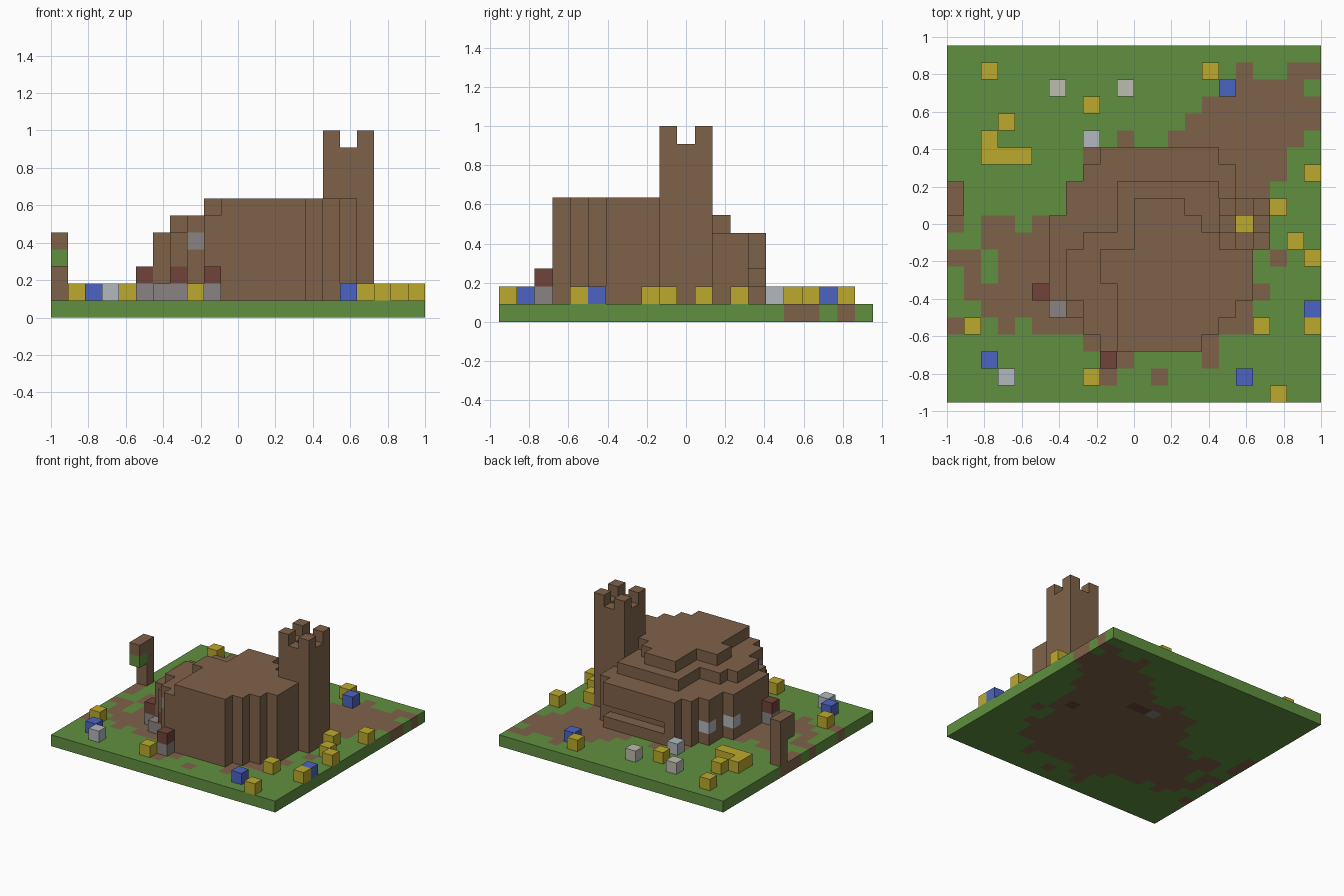
import bpy
import bmesh
from mathutils import Vector

# Remove the default cube only
if "Cube" in bpy.data.objects:
    bpy.data.objects.remove(bpy.data.objects["Cube"], do_unlink=True)

CELL = 1 / 11
COLUMNS, ROWS = 22, 21


def linear(value):
    value /= 255
    return value / 12.92 if value < 0.04045 else ((value + 0.055) / 1.055) ** 2.4


def make_material(name, rgb):
    colour = [linear(channel) for channel in rgb] + [1]
    material = bpy.data.materials.new(name)
    material.use_nodes = True
    material.diffuse_color = colour
    shader = material.node_tree.nodes["Principled BSDF"]
    shader.inputs["Base Color"].default_value = colour
    shader.inputs["Roughness"].default_value = 0.9
    return material


PALETTE = {
    "grass": make_material("grass green", (97, 144, 64)),
    "earth": make_material("earth brown", (127, 98, 73)),
    "yellow": make_material("petal yellow", (188, 170, 45)),
    "blue": make_material("petal blue", (76, 100, 195)),
    "pale": make_material("pale cool grey", (178, 184, 190)),
    "cream": make_material("pale warm grey", (188, 188, 176)),
    "stone": make_material("stone grey", (138, 132, 130)),
    "red": make_material("dark red", (112, 68, 58)),
}

AXES = [Vector(a) for a in ((1, 0, 0), (0, 1, 0), (0, 0, 1))]


def build_blocks(name, blocks, face_rule=None):
    """Skin a set of unit blocks {(column, row, layer): colour}, outer faces only."""
    mesh = bpy.data.meshes.new(name)
    names = sorted(set(blocks.values()) | {"earth"})
    for colour in names:
        mesh.materials.append(PALETTE[colour])
    bm = bmesh.new()
    for block, colour in blocks.items():
        centre = Vector(block) + Vector((0.5, 0.5, 0.5))
        for n, axis in enumerate(AXES):
            for side in (-1, 1):
                normal = axis * side
                neighbour = tuple(int(c) for c in Vector(block) + normal)
                if neighbour in blocks:
                    continue
                u, v = AXES[(n + 1) % 3] * side / 2, AXES[(n + 2) % 3] / 2
                middle = centre + normal / 2
                corners = (middle - u - v, middle + u - v, middle + u + v, middle - u + v)
                face = bm.faces.new([bm.verts.new(c) for c in corners])
                shown = face_rule(colour, normal) if face_rule else colour
                face.material_index = names.index(shown)
    bmesh.ops.remove_doubles(bm, verts=bm.verts, dist=0.01)
    bmesh.ops.translate(bm, verts=bm.verts, vec=(-COLUMNS / 2, -ROWS / 2, 0))
    bmesh.ops.scale(bm, verts=bm.verts, vec=(CELL, CELL, CELL))
    bm.to_mesh(mesh)
    bm.free()
    obj = bpy.data.objects.new(name, mesh)
    bpy.context.collection.objects.link(obj)
    return obj


def span(first, last):
    return range(first, last + 1)


# Ground slab with worn earth paths, given as column spans in each row
paths = {
    1: [(9, 9), (12, 12)], 2: [(9, 10), (15, 15)], 3: [(8, 15)],
    4: [(0, 0), (3, 3), (5, 17)], 5: [(2, 17)], 6: [(1, 18)],
    7: [(1, 1), (3, 17)], 8: [(0, 1), (3, 17), (19, 19)], 9: [(2, 18)],
    10: [(0, 0), (2, 3), (5, 18)], 11: [(0, 0), (7, 18)], 12: [(0, 0), (7, 18)],
    13: [(8, 19)], 14: [(8, 19)], 15: [(10, 10), (13, 20)], 16: [(14, 21)],
    17: [(15, 21)], 18: [(17, 20)], 19: [(17, 17), (20, 21)],
}
ground = {(i, j, 0): "grass" for i in range(COLUMNS) for j in range(ROWS)}
for row, spans in paths.items():
    for first, last in spans:
        for column in span(first, last):
            ground[column, row, 0] = "earth"
for column, row, colour in ((11, 13, "stone"), (12, 13, "red"), (13, 13, "red"), (17, 10, "red")):
    ground[column, row, 0] = colour
build_blocks("ground", ground)

# Stepped mound: each tier starts at row three and lists its column spans
tiers = [
    (span(1, 4), [(9, 14), (8, 15), (7, 16), (6, 17), (6, 17), (6, 17), (6, 17),
                  (6, 17), (7, 16), (7, 16), (8, 16), (9, 15)]),
    (span(5, 5), [(9, 14), (8, 15), (8, 16), (7, 17), (7, 17), (7, 17), (8, 17),
                  (10, 16), (10, 16), (10, 15)]),
    (span(6, 6), [(10, 14), (10, 15), (10, 16), (10, 17), (9, 17), (9, 17), (11, 17),
                  (11, 14), (11, 13)]),
]
tower_area = {(i, j) for i in span(16, 18) for j in span(9, 11)}
mound = {}
for layers, spans in tiers:
    for row, (first, last) in enumerate(spans, start=3):
        for column in span(first, last):
            if (column, row) not in tower_area:
                for layer in layers:
                    mound[column, row, layer] = "earth"
# Long slot in the back wall
for column in span(10, 15):
    del mound[column, 14, 2]
# Stones and bricks set in the mound walls
mound.update({(8, 4, 4): "stone", (7, 12, 2): "pale", (6, 10, 2): "pale",
              (7, 5, 1): "stone", (7, 5, 2): "red"})
build_blocks("mound", mound)

# Hollow tower with four corner battlements
tower = {}
for column, row in tower_area:
    if (column, row) == (17, 10):
        tower[column, row, 1] = "yellow"
        continue
    is_corner = column != 17 and row != 10
    for layer in span(1, 10 if is_corner else 9):
        tower[column, row, layer] = "earth"
build_blocks("tower", tower)

# Hooked post at the edge, with moss under the hook
post = {(0, 12, layer): "earth" for layer in span(1, 4)}
post.update({(0, 11, 4): "earth", (0, 11, 3): "grass"})
build_blocks("hooked_post", post,
             lambda colour, normal: "earth" if normal.x < 0 else colour)

# Loose stone and brick piles beside the mound
build_blocks("rubble", {(5, 6, 1): "stone", (5, 6, 2): "red", (6, 5, 1): "stone",
                        (9, 2, 1): "stone", (9, 2, 2): "red"})

# Flowers and pebbles scattered on the grass
scatter = {
    "yellow": [(2, 19), (15, 19), (8, 17), (3, 16), (2, 15), (2, 14), (3, 14), (4, 14),
               (21, 13), (19, 11), (20, 9), (21, 8), (21, 4), (18, 4), (1, 4), (8, 1), (19, 0)],
    "blue": [(16, 18), (21, 5), (2, 2), (17, 1)],
    "pale": [(8, 15), (3, 1)],
    "cream": [(6, 18), (10, 18)],
}
labels = {"yellow": "yellow_flowers", "blue": "blue_flowers",
          "pale": "cool_pebbles", "cream": "warm_pebbles"}
for colour, places in scatter.items():
    build_blocks(labels[colour], {(i, j, 1): colour for i, j in places})
